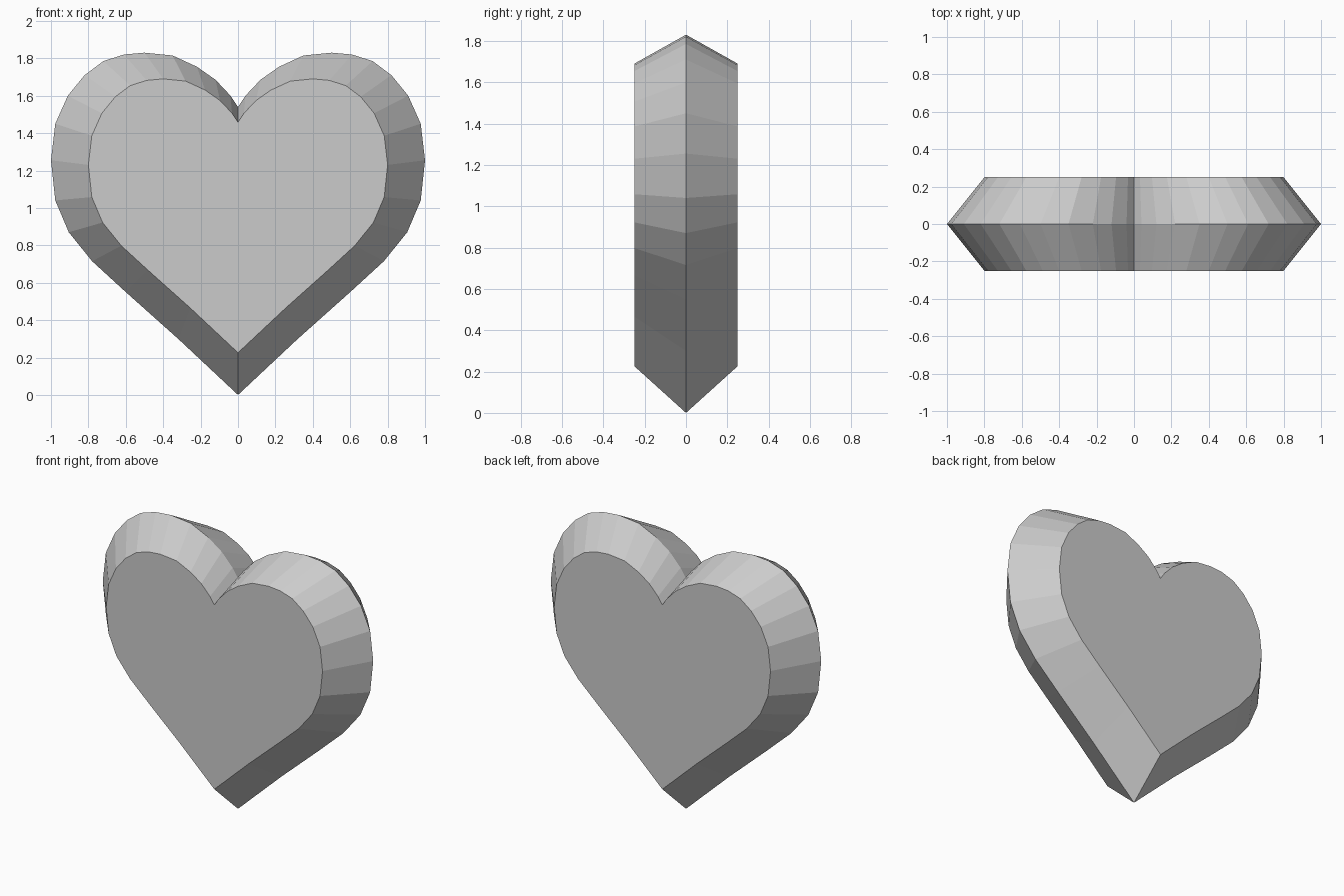
import bpy, bmesh

if "Cube" in bpy.data.objects:
    bpy.data.objects.remove(bpy.data.objects["Cube"])

# Right half of the widest outline (x, z), from bottom tip up to the notch
half = [(0, 0), (0.32, 0.30), (0.60, 0.55), (0.78, 0.715), (0.905, 0.87),
        (0.977, 1.04), (1.0, 1.255), (0.977, 1.45), (0.91, 1.60), (0.82, 1.71),
        (0.72, 1.785), (0.61, 1.82), (0.50, 1.83), (0.35, 1.815), (0.22, 1.755),
        (0.12, 1.685), (0.04, 1.60), (0, 1.54)]
outline = half + [(-x, z) for x, z in reversed(half[1:-1])]

PIVOT_Z = 1.13     # height the bevelled faces shrink towards
THICK = 0.25       # half thickness

bm = bmesh.new()


def ring(y, scale):
    return [bm.verts.new((x * scale, y, PIVOT_Z + (z - PIVOT_Z) * scale))
            for x, z in outline]


# Front face, sharp middle ridge, back face
rings = [ring(-THICK, 0.8), ring(0, 1.0), ring(THICK, 0.8)]
n = len(outline)
for a, b in zip(rings, rings[1:]):
    for i in range(n):
        j = (i + 1) % n
        bm.faces.new((a[i], a[j], b[j], b[i]))
bm.faces.new(rings[0])
bm.faces.new(rings[2][::-1])
bmesh.ops.recalc_face_normals(bm, faces=bm.faces)

mesh = bpy.data.meshes.new("heart")
bm.to_mesh(mesh)
bm.free()
heart = bpy.data.objects.new("heart", mesh)
bpy.context.collection.objects.link(heart)
